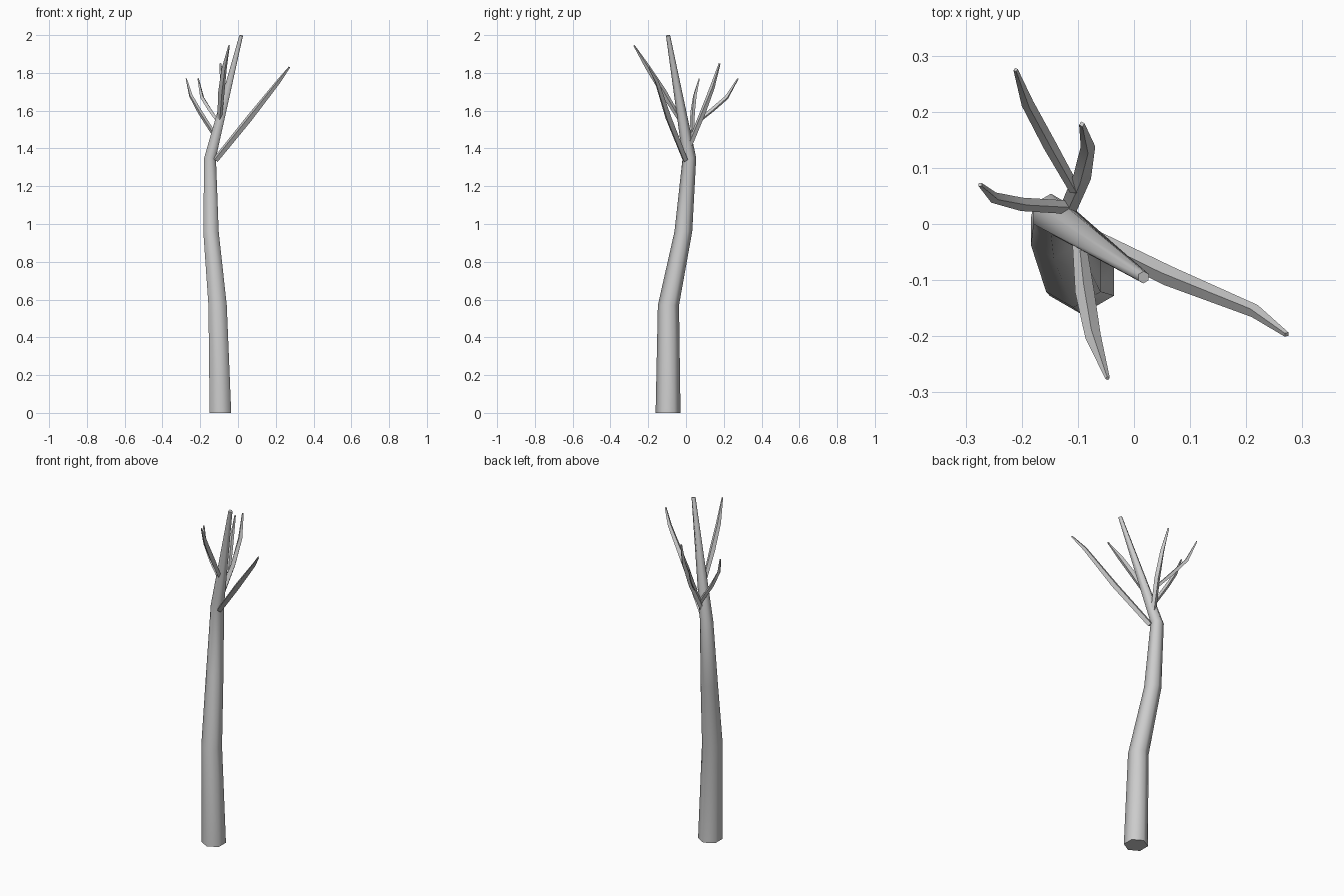
import bpy, bmesh, math
from mathutils import Vector, Matrix

cube = bpy.data.objects.get("Cube")
if cube:
    bpy.data.objects.remove(cube)

bark = bpy.data.materials.new("grey bark")
bark.use_nodes = True
colour = (0.6, 0.6, 0.6, 1)
bark.diffuse_color = colour
bark.node_tree.nodes["Principled BSDF"].inputs["Base Color"].default_value = colour


def limb(name, path, sides, level=False, turn=0.0):
    """Tapered tube through (x, y, z, radius) points, capped at both ends."""
    bm = bmesh.new()
    pts = [Vector(p[:3]) for p in path]
    rings = []
    for i, p in enumerate(pts):
        axis = (pts[min(i + 1, len(pts) - 1)] - pts[max(i - 1, 0)]).normalized()
        if level and i < len(pts) - 1:
            axis = Vector((0, 0, 1))
        # Keep each ring facing along the limb without twisting
        across = axis.cross(Vector((0, 1, 0)) if level else Vector((0, 0, 1))).normalized()
        up = across.cross(axis).normalized()
        ring = []
        for k in range(sides):
            a = turn + math.tau * k / sides
            ring.append(bm.verts.new(p + path[i][3] * (math.cos(a) * across + math.sin(a) * up)))
        rings.append(ring)
    for low, high in zip(rings, rings[1:]):
        for k in range(sides):
            n = (k + 1) % sides
            bm.faces.new((low[k], low[n], high[n], high[k]))
    bm.faces.new(rings[0][::-1])
    bm.faces.new(rings[-1])
    bmesh.ops.recalc_face_normals(bm, faces=bm.faces)
    mesh = bpy.data.meshes.new(name)
    bm.to_mesh(mesh)
    bm.free()
    mesh.materials.append(bark)
    obj = bpy.data.objects.new(name, mesh)
    bpy.context.collection.objects.link(obj)
    bpy.ops.object.select_all(action="DESELECT")
    obj.select_set(True)
    bpy.context.view_layer.objects.active = obj
    bpy.ops.object.shade_smooth_by_angle(angle=math.radians(65))
    return obj


# Bent six-sided trunk, running up into the leader
limb("trunk", [(-.093, -.095, 0, .066), (-.108, -.093, .57, .056),
               (-.143, -.014, .96, .047), (-.148, .018, 1.35, .036),
               (.017, -.095, 1.998, .011)], 6, level=True, turn=math.pi / 2)

# Thin four-sided branches
limb("long_left_branch", [(-.118, -.004, 1.34, .016), (.06, -.092, 1.56, .018),
                          (.215, -.155, 1.755, .012), (.272, -.197, 1.83, .005)], 4)
limb("front_branch", [(-.098, -.03, 1.55, .012), (-.088, -.12, 1.70, .017),
                      (-.073, -.2, 1.825, .014), (-.047, -.275, 1.945, .004)], 4)
limb("back_branch", [(-.12, .02, 1.42, .015), (-.092, .085, 1.58, .016),
                     (-.082, .138, 1.72, .013), (-.093, .178, 1.85, .005)], 4)
limb("back_side_branch", [(-.105, .06, 1.54, .010), (-.15, .14, 1.605, .012),
                          (-.19, .215, 1.67, .011), (-.211, .275, 1.77, .004)], 4)
limb("right_branch", [(-.12, .03, 1.465, .012), (-.2, .035, 1.59, .012),
                      (-.25, .047, 1.68, .010), (-.274, .07, 1.77, .004)], 4)
